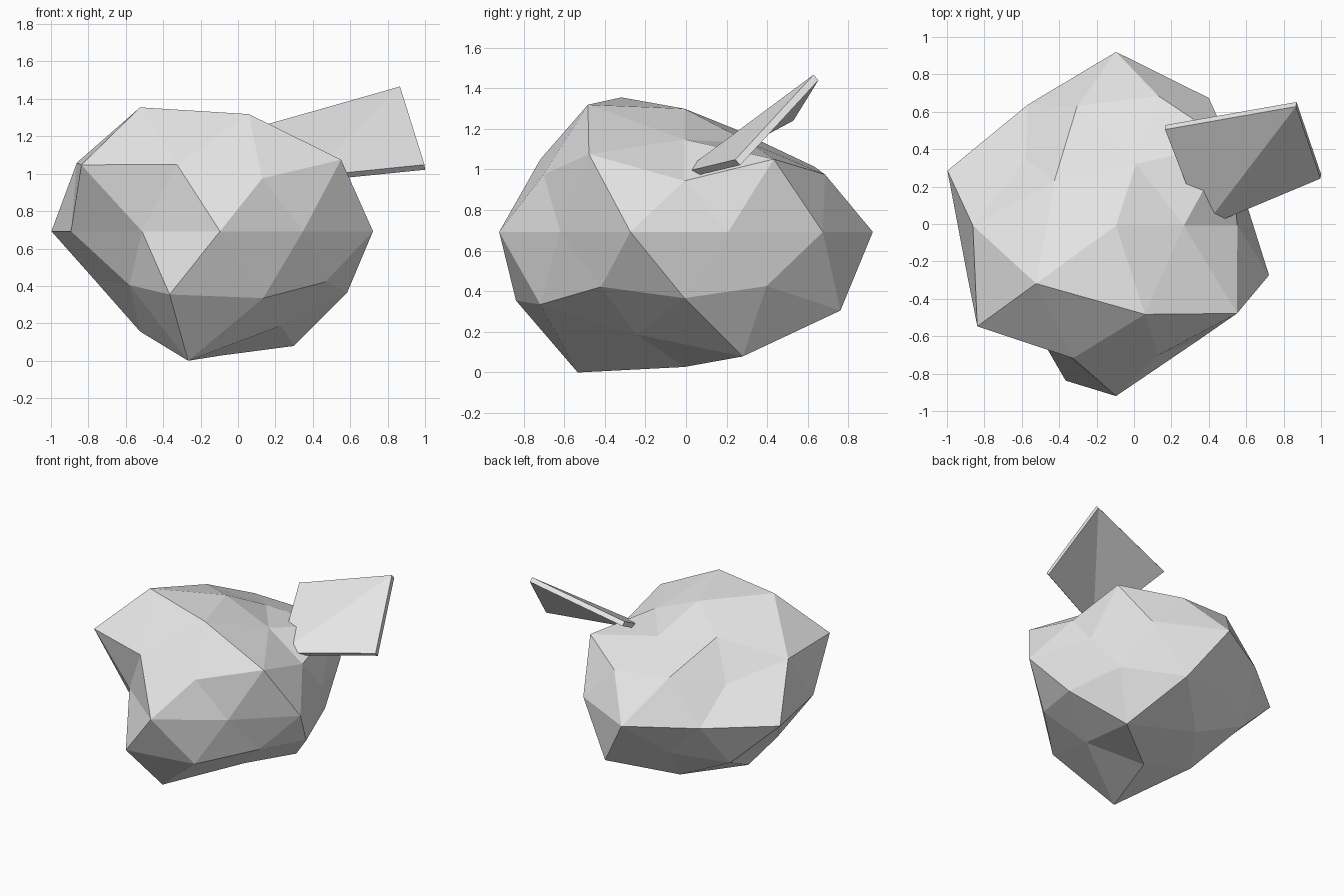
import bpy, bmesh, math
from mathutils import Vector

if "Cube" in bpy.data.objects:
    bpy.data.objects.remove(bpy.data.objects["Cube"])

stone = bpy.data.materials.new("light_grey_stone")
stone.diffuse_color = (0.8, 0.8, 0.8, 1.0)
stone.use_nodes = True
stone.node_tree.nodes["Principled BSDF"].inputs["Base Color"].default_value = stone.diffuse_color

# Boulder: low-poly ball, each vertex pushed in or out along its own direction
bpy.ops.mesh.primitive_ico_sphere_add(subdivisions=2, radius=1.0)
boulder = bpy.context.object
boulder.name = "boulder"
boulder.data.materials.append(stone)

# Radii per horizontal ring, bottom to top, counter-clockwise from +x
rings = [
    [0.858],
    [0.93, 0.81, 0.813, 1.05, 0.765],
    [0.80, 0.95, 0.81, 0.705, 0.877],
    [0.77, 0.75, 0.75, 0.975, 0.78],
    [0.70, 0.843, 0.928, 0.80, 0.948, 0.838, 0.71, 0.912, 0.755, 0.86],
    [0.725, 0.815, 0.67, 1.025, 0.815],
    [0.88, 0.79, 0.90, 0.877, 0.94],
    [0.69, 0.66, 0.775, 1.005, 0.95],
    [0.783],
]


def ring_order(v):
    angle = round(math.degrees(math.atan2(v.co.y, v.co.x))) % 360
    return (round(v.co.z, 2), angle)


radii = [r for ring in rings for r in ring]
centre = Vector((-0.096, -0.008, 0.692))
for v, r in zip(sorted(boulder.data.vertices, key=ring_order), radii):
    d = v.co.normalized() * r
    v.co = centre + Vector((d.x, d.y, d.z * 0.775))
for p in boulder.data.polygons:
    p.use_smooth = False

# Slab: thin warped plate stuck into the boulder, folded along one diagonal
top = [Vector(c) for c in ((0.866, 0.628, 1.466), (0.166, 0.505, 1.267),
                           (0.37, -0.02, 0.985), (0.997, 0.243, 1.048))]
depth = Vector((0.003, 0.024, -0.027))
bm = bmesh.new()
a = [bm.verts.new(c) for c in top]
b = [bm.verts.new(c + depth) for c in top]
for i, j, k in ((0, 1, 2), (0, 2, 3)):
    bm.faces.new((a[i], a[j], a[k]))
    bm.faces.new((b[k], b[j], b[i]))
for i in range(4):
    j = (i + 1) % 4
    bm.faces.new((a[j], a[i], b[i], b[j]))
bmesh.ops.recalc_face_normals(bm, faces=bm.faces[:])
mesh = bpy.data.meshes.new("slab")
bm.to_mesh(mesh)
bm.free()
mesh.materials.append(stone)
slab = bpy.data.objects.new("slab", mesh)
bpy.context.collection.objects.link(slab)
